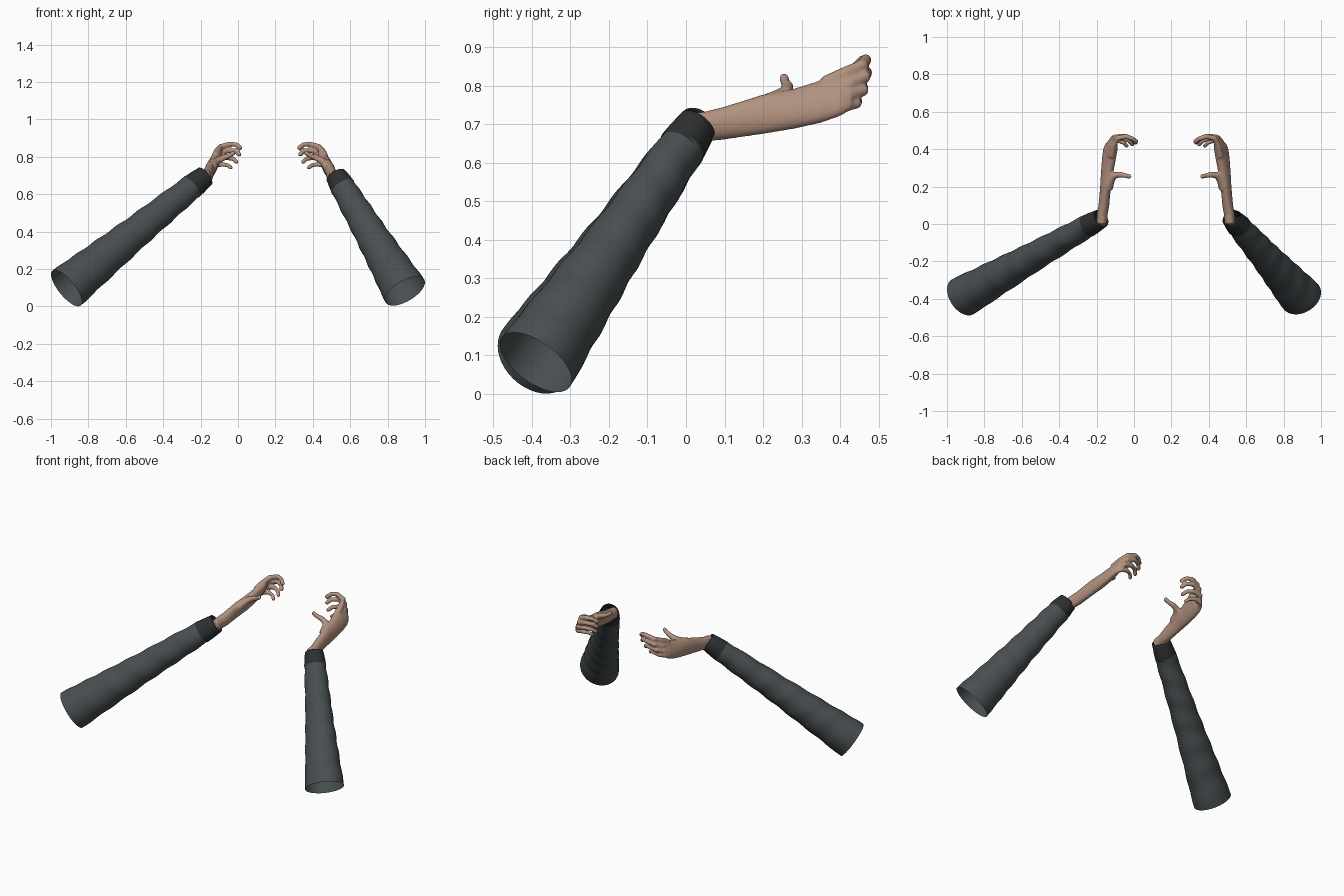
import bpy, bmesh, math
from mathutils import Vector as V

if "Cube" in bpy.data.objects:
    bpy.data.objects.remove(bpy.data.objects["Cube"])

MIRROR_X = 0.17  # plane between the two hands


def material(name, rgb):
    m = bpy.data.materials.new(name)
    m.diffuse_color = (*rgb, 1)
    m.use_nodes = True
    m.node_tree.nodes["Principled BSDF"].inputs["Base Color"].default_value = m.diffuse_color
    return m


SLEEVE = material("sleeve_cloth", (0.065, 0.078, 0.082))
CUFF = material("cuff_cloth", (0.026, 0.029, 0.030))
SKIN = material("skin", (0.45, 0.29, 0.215))


def loft(bm, rings, cap=False):
    """Join a list of equal rings of points with quads."""
    rows = [[bm.verts.new(p) for p in r] for r in rings]
    n = len(rows[0])
    for a, b in zip(rows, rows[1:]):
        for i in range(n):
            j = (i + 1) % n
            bm.faces.new((a[i], a[j], b[j], b[i]))
    if cap:
        bm.faces.new(rows[0][::-1])
        bm.faces.new(rows[-1])


def ellipse(c, u, v, n):
    return [c + u * math.cos(2 * math.pi * i / n) + v * math.sin(2 * math.pi * i / n)
            for i in range(n)]


def finish(bm, name, mat):
    bmesh.ops.recalc_face_normals(bm, faces=bm.faces)
    for f in bm.faces:
        f.smooth = True
    me = bpy.data.meshes.new(name)
    bm.to_mesh(me)
    bm.free()
    me.materials.append(mat)
    ob = bpy.data.objects.new(name, me)
    bpy.context.collection.objects.link(ob)
    return ob


def interp(table, t):
    for (a, ra), (b, rb) in zip(table, table[1:]):
        if t <= b:
            return ra + (rb - ra) * (t - a) / (b - a)
    return table[-1][1]


# Sleeves: tapered open cloth tubes with gentle folds, plus a darker cuff
PROFILE = [(0, .120), (.04, .119), (.15, .110), (.5, .086), (.8, .071), (.91, .066)]


def sleeve(side, base, end):
    base, end = V(base), V(end)
    d = end - base
    axis = d.normalized()
    s = axis.cross(V((0, 1, 0))).normalized()
    t = axis.cross(s)
    N = 40

    def ring(f, r, fold=0):
        pts = []
        for i in range(N):
            a = 2 * math.pi * i / N
            k = r + fold * math.sin(f * 42 + 2 * math.sin(a + f * 3))
            pts.append(base + d * f + s * (k * math.cos(a)) + t * (0.9 * k * math.sin(a)))
        return pts

    bm = bmesh.new()
    loft(bm, [ring(.91 * i / 50, interp(PROFILE, .91 * i / 50),
                   .0022 * min(1, i / 8)) for i in range(51)])
    finish(bm, side + "_sleeve", SLEEVE)
    bm = bmesh.new()
    loft(bm, [ring(f, r) for f, r in
              [(.90, .0675), (.94, .0645), (.985, .0585), (1, .0565), (1.002, .054),
               (.995, .052), (.93, .054)]])
    finish(bm, side + "_cuff", CUFF)


sleeve("left", (-.917, -.390, .098), (-.176, .030, .697))
sleeve("right", (.893, -.390, .082), (.524, .030, .700))

# Forearm and palm stations: centre, half thickness, half height, lean in degrees
ARM = [((.512, .000, .690), .028, .036, 0), ((.510, .050, .694), .029, .039, 0),
       ((.501, .100, .703), .029, .043, 3), ((.492, .200, .726), .028, .052, 10),
       ((.483, .280, .740), .031, .054, 18), ((.474, .350, .759), .030, .060, 26),
       ((.466, .400, .778), .026, .064, 30), ((.461, .430, .788), .019, .056, 30)]

# Digits: path points and start/end radius
DIGITS = [
    ([(.462, .360, .805), (.450, .415, .832), (.432, .458, .853), (.385, .468, .868),
      (.350, .457, .866), (.327, .440, .848)], .020, .0125),
    ([(.470, .360, .785), (.462, .425, .804), (.440, .464, .823), (.388, .470, .835),
      (.350, .455, .830), (.332, .435, .812)], .020, .0125),
    ([(.480, .360, .762), (.475, .422, .775), (.452, .460, .788), (.402, .460, .796),
      (.366, .445, .790), (.348, .425, .773)], .019, .012),
    ([(.485, .350, .740), (.484, .412, .746), (.466, .443, .754), (.426, .446, .760),
      (.394, .434, .755), (.378, .417, .742)], .017, .011),
    ([(.478, .190, .745), (.466, .230, .764), (.445, .260, .782), (.412, .264, .797),
      (.382, .258, .808), (.364, .254, .821)], .026, .0125)]


def tube(bm, pts, r0, r1):
    pts = [V(p) for p in pts]
    d0 = (pts[-1] - pts[-2]).normalized()
    n = len(pts)
    radii = [r0 + (r1 - r0) * min(1, i / (n - 2)) for i in range(n)]
    pts.append(pts[-1] + d0 * r1 * .8)
    radii.append(r1 * .55)
    rings = []
    for i, (p, r) in enumerate(zip(pts, radii)):
        d = (pts[min(i + 1, n)] - pts[max(i - 1, 0)]).normalized()
        u = d.cross(V((0, .3, 1))).normalized()
        rings.append(ellipse(p, u * r, d.cross(u) * r, 14))
    loft(bm, rings, True)


def hand(side, mirrored):
    bm = bmesh.new()
    rings = []
    for c, rx, rz, lean in ARM:
        a = math.radians(lean)
        rings.append(ellipse(V(c), V((math.cos(a), 0, math.sin(a))) * rx,
                             V((-math.sin(a), 0, math.cos(a))) * rz, 28))
    loft(bm, rings, True)
    for pts, r0, r1 in DIGITS:
        tube(bm, pts, r0, r1)
    bmesh.ops.recalc_face_normals(bm, faces=bm.faces)
    if mirrored:
        for v in bm.verts:
            v.co.x = 2 * MIRROR_X - v.co.x
    ob = finish(bm, side + "_hand", SKIN)
    # blend palm and digits into one skin
    rm = ob.modifiers.new("blend", 'REMESH')
    rm.mode = 'VOXEL'
    rm.voxel_size = .005
    rm.use_smooth_shade = True
    sm = ob.modifiers.new("soften", 'SMOOTH')
    sm.factor = .5
    sm.iterations = 5


hand("right", False)
hand("left", True)
